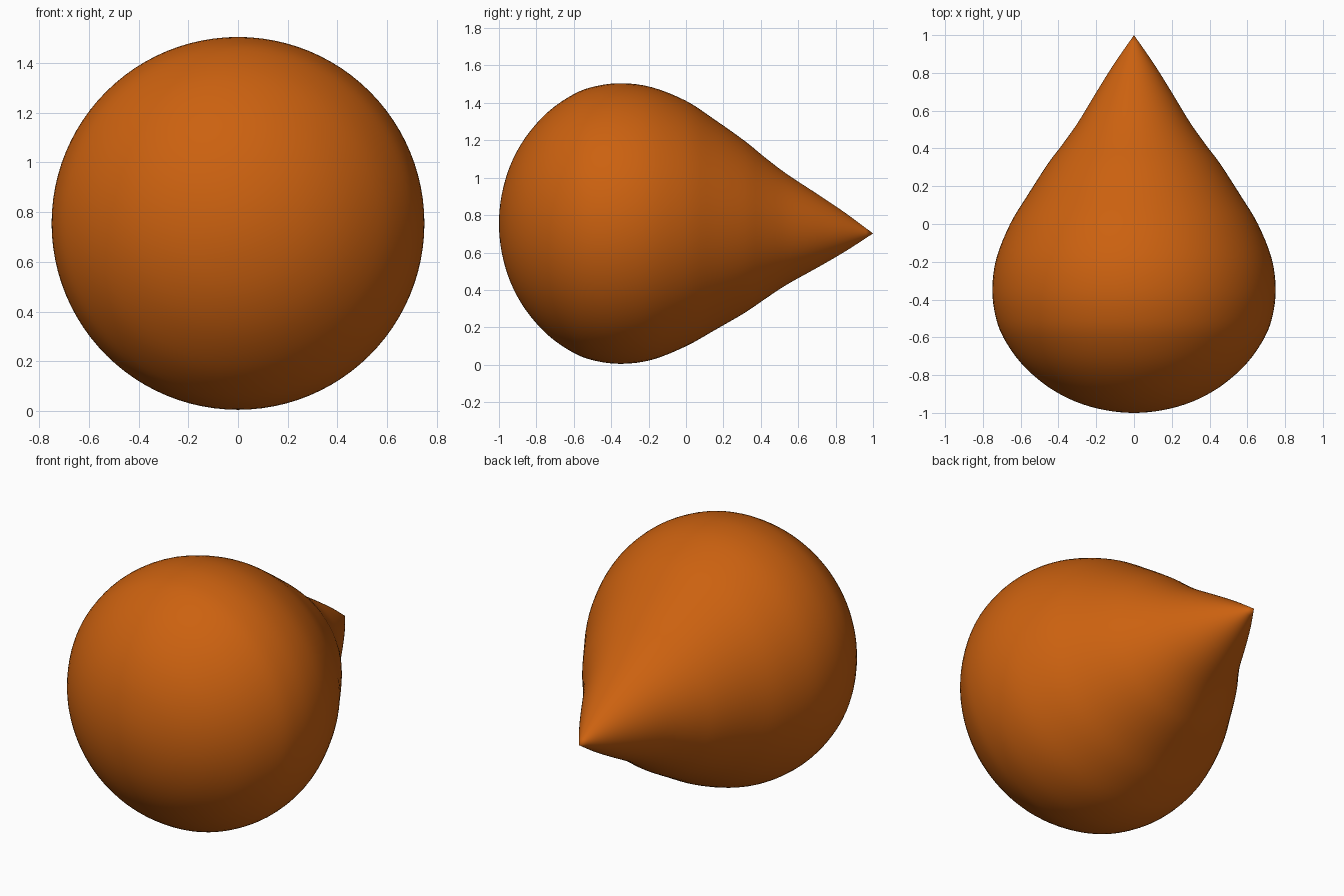
import bpy, bmesh, math

if "Cube" in bpy.data.objects:
    bpy.data.objects.remove(bpy.data.objects["Cube"])

# Side profile of the teardrop: (y along the axis, radius, height of the axis)
PROFILE = [
    (-1.0, 0.0, 0.755), (-0.985, 0.155, 0.755), (-0.94, 0.31, 0.755),
    (-0.86, 0.458, 0.755), (-0.74, 0.595, 0.755), (-0.6, 0.692, 0.755),
    (-0.48, 0.735, 0.755), (-0.34, 0.75, 0.755), (-0.18, 0.728, 0.755),
    (0.0, 0.656, 0.755), (0.15, 0.565, 0.748), (0.316, 0.458, 0.737),
    (0.42, 0.38, 0.73), (0.54, 0.295, 0.724), (0.7, 0.198, 0.716),
    (0.85, 0.104, 0.709), (1.0, 0.0, 0.702),
]
SEGMENTS = 96
STEPS = 4


def smooth_path(pts, steps):
    """Catmull-Rom interpolation through the profile points."""
    mirrored_start = (pts[1][0], -pts[1][1], pts[1][2])
    straight_end = tuple(2 * a - b for a, b in zip(pts[-1], pts[-2]))
    p = [mirrored_start] + pts + [straight_end]
    out = []
    for i in range(1, len(p) - 2):
        for s in range(steps):
            t = s / steps
            out.append(tuple(
                0.5 * (2 * b + (c - a) * t + (2 * a - 5 * b + 4 * c - d) * t ** 2
                       + (3 * b - a - 3 * c + d) * t ** 3)
                for a, b, c, d in zip(p[i - 1], p[i], p[i + 1], p[i + 2])))
    return out + [pts[-1]]


# Rings swept along y, closed by a pole at each end
path = smooth_path(PROFILE, STEPS)
bm = bmesh.new()
rings = []
for y, r, z in path[1:-1]:
    angles = [2 * math.pi * k / SEGMENTS for k in range(SEGMENTS)]
    rings.append([bm.verts.new((r * math.cos(a), y, z + r * math.sin(a))) for a in angles])
blunt_end = bm.verts.new((0, path[0][0], path[0][2]))
tip = bm.verts.new((0, path[-1][0], path[-1][2]))
for k in range(SEGMENTS):
    n = (k + 1) % SEGMENTS
    for a, b in zip(rings, rings[1:]):
        bm.faces.new((a[k], b[k], b[n], a[n]))
    bm.faces.new((blunt_end, rings[0][k], rings[0][n]))
    bm.faces.new((tip, rings[-1][n], rings[-1][k]))
bmesh.ops.recalc_face_normals(bm, faces=bm.faces)
for f in bm.faces:
    f.smooth = True

mesh = bpy.data.meshes.new("teardrop_body")
bm.to_mesh(mesh)
bm.free()
body = bpy.data.objects.new("teardrop_body", mesh)
bpy.context.collection.objects.link(body)

# Orange surface
orange = bpy.data.materials.new("orange")
orange.diffuse_color = (0.60, 0.12, 0.005, 1)
orange.use_nodes = True
orange.node_tree.nodes["Principled BSDF"].inputs["Base Color"].default_value = orange.diffuse_color
mesh.materials.append(orange)
